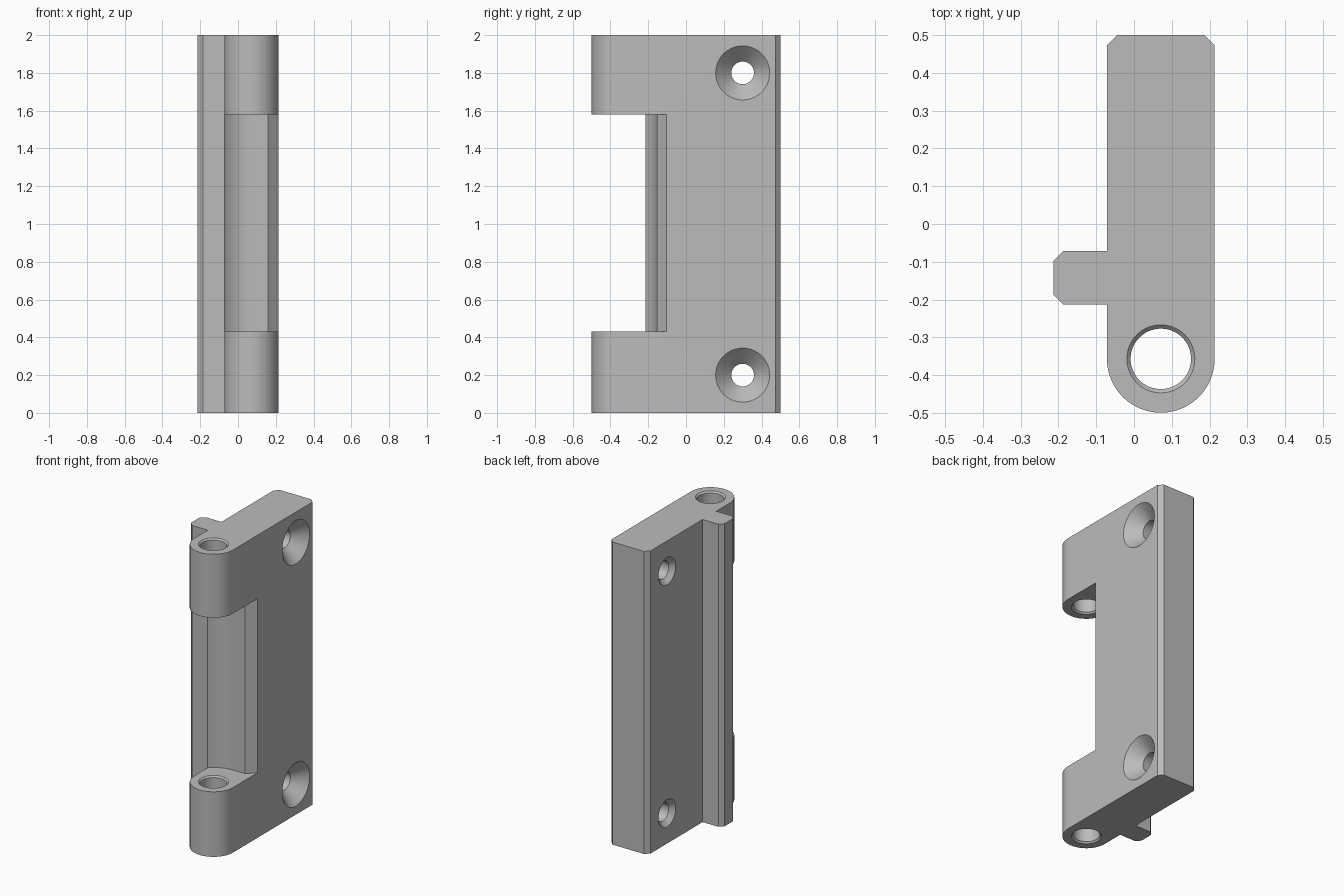
import bpy, bmesh, math
from mathutils import Matrix, Vector

if "Cube" in bpy.data.objects:
    bpy.data.objects.remove(bpy.data.objects["Cube"])

CX, CY, R = 0.071, -0.357, 0.1425      # knuckle axis and radius
LEFT, RIGHT = CX - R, CX + R
LOW, HIGH = 0.43, 1.58                 # gap between the knuckles

grey = bpy.data.materials.new("mid grey")
grey.diffuse_color = (0.5, 0.5, 0.5, 1)
grey.use_nodes = True
grey.node_tree.nodes["Principled BSDF"].inputs["Base Color"].default_value = grey.diffuse_color


def arc(radius, a0, a1, n):
    return [(CX + radius * math.cos(math.radians(a0 + (a1 - a0) * i / n)),
             CY + radius * math.sin(math.radians(a0 + (a1 - a0) * i / n))) for i in range(n + 1)]


def make(name, bm):
    bmesh.ops.recalc_face_normals(bm, faces=bm.faces)
    mesh = bpy.data.meshes.new(name)
    bm.to_mesh(mesh)
    bm.free()
    mesh.materials.append(grey)
    obj = bpy.data.objects.new(name, mesh)
    bpy.context.collection.objects.link(obj)
    return obj


def prism(name, points, z0, z1):
    bm = bmesh.new()
    face = bm.faces.new([bm.verts.new((x, y, z0)) for x, y in points])
    top = bmesh.ops.extrude_face_region(bm, geom=[face])["geom"]
    bmesh.ops.translate(bm, vec=(0, 0, z1 - z0), verts=[v for v in top if isinstance(v, bmesh.types.BMVert)])
    return make(name, bm)


def lathe(name, profile, matrix, n=64):
    """Closed solid of revolution from (radius, height) pairs."""
    bm = bmesh.new()
    rings = [[bm.verts.new(matrix @ Vector((r * math.cos(2 * math.pi * i / n),
                                            r * math.sin(2 * math.pi * i / n), h)))
              for i in range(n)] for r, h in profile]
    for a, b in zip(rings, rings[1:]):
        for i in range(n):
            j = (i + 1) % n
            bm.faces.new((a[i], a[j], b[j], b[i]))
    bm.faces.new(rings[0])
    bm.faces.new(rings[-1])
    return make(name, bm)


# Leaf: rounded knuckle end, chamfered far end, chamfered side rib
c = 0.027
outline = arc(R, 180, 360, 40) + [
    (RIGHT, 0.5 - c), (RIGHT - c, 0.5), (LEFT + c, 0.5), (LEFT, 0.5 - c),
    (LEFT, -0.071), (-0.2135 + c, -0.071), (-0.2135, -0.071 - c),
    (-0.2135, -0.2135 + c), (-0.2135 + c, -0.2135), (LEFT, -0.2135)]
leaf = prism("hinge_leaf", outline, 0, 2)

cutters = []
# Clearance for the mating knuckle
gap = arc(0.203, 150, 90, 20) + [(RIGHT - 0.055, CY + 0.203), (RIGHT, -0.103),
                                 (0.4, -0.103), (0.4, -0.7), (-0.15, -0.7)]
cutters.append(prism("knuckle_gap", gap, LOW, HIGH))

# Pin bores with chamfered mouths
for z0, z1 in ((0, LOW), (HIGH, 2)):
    cutters.append(lathe("pin_bore", [(0.1, z0 - 0.01), (0.08, z0 + 0.01), (0.08, z1 - 0.01), (0.1, z1 + 0.01)],
                         Matrix.Translation((CX, CY, 0))))

# Countersunk screw holes along x
for z in (0.2, 1.8):
    m = Matrix.Translation((0, 0.3, z)) @ Matrix.Rotation(math.pi / 2, 4, 'Y')
    cutters.append(lathe("screw_hole", [(0.1, LEFT - 0.01), (0.06, LEFT + 0.03), (0.06, RIGHT - 0.083),
                                        (0.153, RIGHT + 0.01)], m))

bpy.context.view_layer.objects.active = leaf
leaf.select_set(True)
for cutter in cutters:
    mod = leaf.modifiers.new(cutter.name, 'BOOLEAN')
    mod.operation, mod.solver, mod.object = 'DIFFERENCE', 'EXACT', cutter
    bpy.ops.object.modifier_apply(modifier=mod.name)
    bpy.data.objects.remove(cutter)

bpy.ops.object.shade_smooth_by_angle(angle=math.radians(20))
